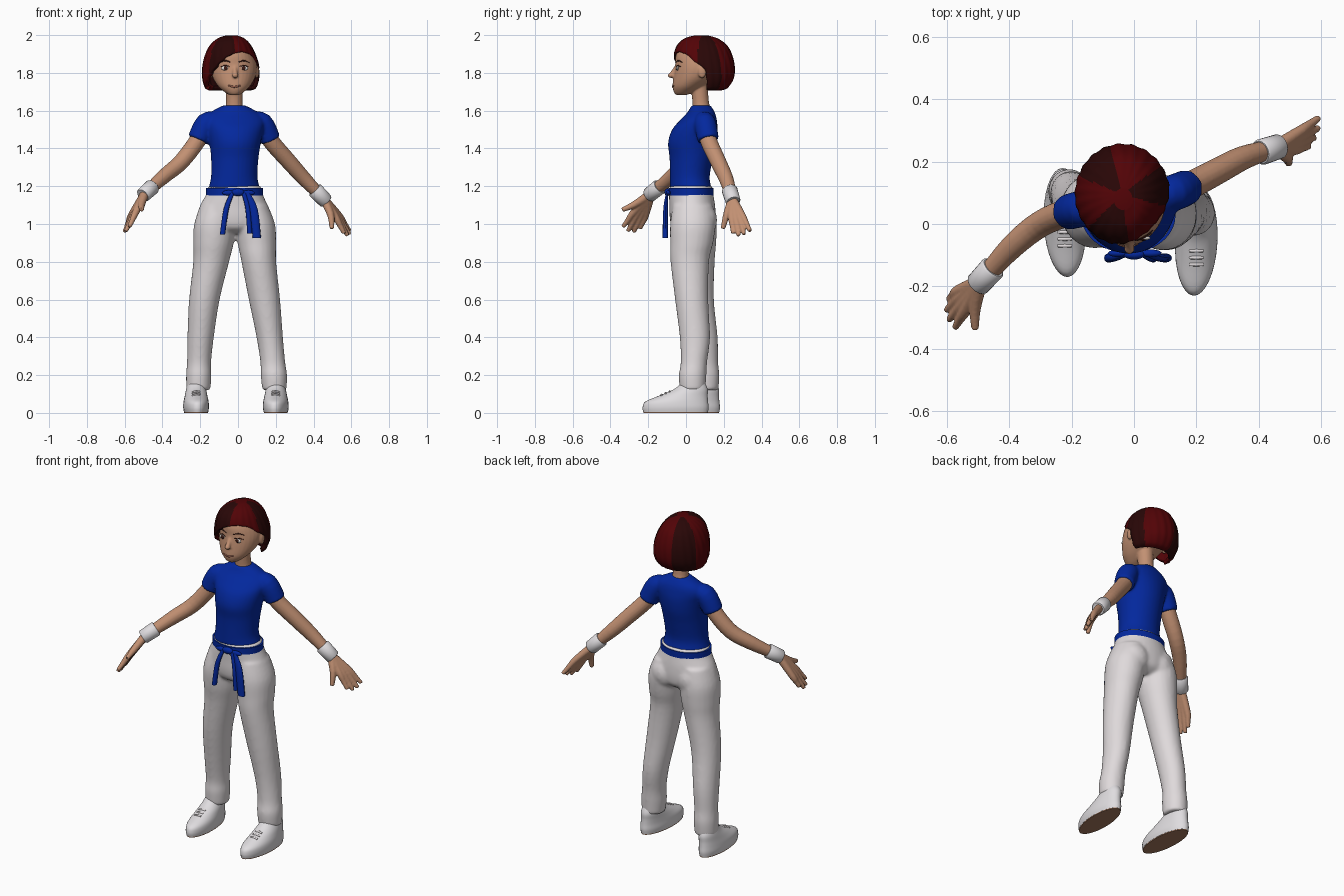
import bpy, bmesh, math
from mathutils import Vector, Matrix

if "Cube" in bpy.data.objects:
    bpy.data.objects.remove(bpy.data.objects["Cube"])


def material(name, r, g, b):
    m = bpy.data.materials.new(name)
    m.use_nodes = True
    m.diffuse_color = (r, g, b, 1)
    shader = m.node_tree.nodes["Principled BSDF"]
    shader.inputs["Base Color"].default_value = (r, g, b, 1)
    shader.inputs["Roughness"].default_value = 0.7
    return m


skin = material("skin", 0.54, 0.28, 0.17)
lip = material("lip", 0.40, 0.15, 0.10)
hair_red = material("hair red", 0.085, 0.001, 0.002)
hair_dark = material("hair dark", 0.022, 0.002, 0.002)
blue = material("blue cloth", 0.001, 0.021, 0.34)
white = material("white cloth", 0.74, 0.70, 0.71)
pale = material("pale leather", 0.74, 0.72, 0.74)
brown = material("brown sole", 0.38, 0.19, 0.11)
eye_white = material("eye white", 0.75, 0.7, 0.66)
dark = material("dark brown", 0.05, 0.012, 0.008)


def spline(rows, steps):
    """Catmull-Rom interpolation of whole rows of numbers."""
    out = []
    for i in range(len(rows) - 1):
        a, b, c, d = (rows[max(0, i - 1)], rows[i], rows[i + 1],
                      rows[min(len(rows) - 1, i + 2)])
        for j in range(steps):
            t = j / steps
            out.append([q + 0.5 * t * (r - p + t * (2 * p - 5 * q + 4 * r - s
                        + t * (3 * (q - r) + s - p)))
                        for p, q, r, s in zip(a, b, c, d)])
    return out + [list(rows[-1])]


def tube(bm, rows, n=24, steps=4, upright=False, yaw=0):
    """Loft ellipses (x, y, z, rx, ry), level or square to the path."""
    rows = spline(rows, steps)
    rings = []
    for i, (x, y, z, rx, ry) in enumerate(rows):
        if upright:
            turn = Matrix.Rotation(yaw, 3, 'Z')
        else:
            before, after = rows[max(0, i - 1)], rows[min(len(rows) - 1, i + 1)]
            way = Vector(after[:3]) - Vector(before[:3])
            turn = way.to_track_quat('Z', 'Y').to_matrix()
        ring = []
        for k in range(n):
            a = math.tau * k / n
            p = Vector((max(rx, 0.002) * math.cos(a), max(ry, 0.002) * math.sin(a), 0))
            ring.append(bm.verts.new(Vector((x, y, z)) + turn @ p))
        rings.append(ring)
    for low, high in zip(rings, rings[1:]):
        for k in range(n):
            m = (k + 1) % n
            bm.faces.new((low[k], low[m], high[m], high[k]))
    bm.faces.new(rings[0][::-1])
    bm.faces.new(rings[-1])


def limb(bm, points, radii, n=16):
    tube(bm, [(*p, r, r) for p, r in zip(points, radii)], n)


def ball(bm, place, size):
    bmesh.ops.create_uvsphere(bm, u_segments=20, v_segments=12, radius=1,
                              matrix=Matrix.Translation(place) @ Matrix.Diagonal((*size, 1)))


def finish(name, bm, *mats, voxel=0, smooth=3):
    """Make the object; a voxel size fuses its overlapping pieces."""
    bmesh.ops.recalc_face_normals(bm, faces=bm.faces)
    mesh = bpy.data.meshes.new(name)
    bm.to_mesh(mesh)
    bm.free()
    for m in mats:
        mesh.materials.append(m)
    ob = bpy.data.objects.new(name, mesh)
    bpy.context.collection.objects.link(ob)
    bpy.ops.object.select_all(action='DESELECT')
    ob.select_set(True)
    bpy.context.view_layer.objects.active = ob
    bpy.ops.object.shade_smooth_by_angle(angle=math.radians(45))
    if voxel:
        fuse = ob.modifiers.new("fuse", 'REMESH')
        fuse.mode, fuse.voxel_size, fuse.use_smooth_shade = 'VOXEL', voxel, True
        relax = ob.modifiers.new("relax", 'SMOOTH')
        relax.factor, relax.iterations = 0.5, smooth
    return ob


def hit(ob, start, way):
    """Point where a ray meets the finished surface."""
    bpy.context.view_layer.update()
    ok, place, _, _ = ob.evaluated_get(bpy.context.evaluated_depsgraph_get()).ray_cast(start, way)
    return place.copy() if ok else Vector(start)


# Trousers: pelvis, seat and two legs
bm = bmesh.new()
tube(bm, [(-.018, .027, 1.204, .14, .113), (-.018, .027, 1.16, .149, .117),
          (-.022, .033, 1.1, .178, .121), (-.02, .036, 1.03, .2, .122),
          (-.017, .038, .98, .18, .11), (-.013, .04, .95, .08, .07)], 32, upright=True)
for x in (-.1, .07):
    ball(bm, (x, .085, 1.02), (.09, .08, .095))
legs = {
    "left": [(.07, .035, 1.1, .088, .105), (.09, .036, 1.0, .106, .12), (.1, .03, .9, .102, .114),
             (.11, .02, .8, .092, .102), (.14, .03, .6, .083, .088), (.168, .047, .4, .07, .08),
             (.184, .042, .27, .066, .07), (.19, .035, .2, .07, .073), (.193, .035, .12, .064, .068)],
    "right": [(-.11, .04, 1.1, .088, .105), (-.124, .042, 1.0, .108, .12), (-.13, .045, .9, .107, .115),
              (-.142, .05, .8, .095, .102), (-.178, .06, .6, .081, .088), (-.198, .088, .4, .07, .08),
              (-.206, .1, .27, .064, .07), (-.208, .102, .2, .067, .075), (-.21, .102, .12, .064, .07)]}
for rows in legs.values():
    tube(bm, rows, upright=True)
finish("trousers", bm, white, voxel=.009, smooth=8)

# Shirt: torso and sleeves
arms = {
    "left": [(.125, .1, 1.535), (.17, .118, 1.445), (.265, .168, 1.335), (.35, .212, 1.24), (.437, .24, 1.15)],
    "right": [(-.165, .05, 1.535), (-.212, .038, 1.445), (-.3, 0, 1.33), (-.388, -.07, 1.255), (-.478, -.168, 1.175)]}
bm = bmesh.new()
tube(bm, [(-.02, .025, 1.19, .137, .11), (-.02, .02, 1.25, .123, .105),
          (-.017, .028, 1.35, .126, .115), (-.015, .033, 1.43, .136, .128),
          (-.015, .047, 1.5, .15, .12), (-.018, .066, 1.55, .16, .096),
          (-.02, .08, 1.59, .13, .072), (-.02, .08, 1.628, .058, .05)], 32, upright=True, yaw=.12)
for path in arms.values():
    shoulder = Vector(path[0]).lerp(Vector((-.02, .08, 1.56)), .4)
    limb(bm, [shoulder, *path[:2]], (.042, .058, .057), 20)
finish("shirt", bm, blue, voxel=.008, smooth=5)

# Arms with hands, and wristbands
hands = {
    "left": dict(palm=((.515, .24, 1.04), (.535, .298, 1.045)), thumb=((.49, .215, 1.05), (.497, .195, .975)),
                 tips=[(.562, .25, .95), (.58, .278, .938), (.592, .308, .945), (.592, .34, .962)]),
    "right": dict(palm=((-.54, -.275, 1.065), (-.565, -.215, 1.045)), thumb=((-.51, -.27, 1.105), (-.51, -.338, 1.075)),
                  tips=[(-.575, -.333, .985), (-.594, -.308, .962), (-.602, -.277, .957), (-.595, -.243, .975)])}
for side, path in arms.items():
    hand = hands[side]
    wrist, before = Vector(path[-1]), Vector(path[-2])
    way = (wrist - before).normalized()
    bm = bmesh.new()
    limb(bm, path + [tuple(wrist + way * .04)], (.045, .045, .043, .039, .03, .028))
    first, last = map(Vector, hand["palm"])
    heel = wrist + way * .025
    for i, tip in enumerate(hand["tips"]):
        knuckle = first.lerp(last, i / 3)
        limb(bm, [heel.lerp(knuckle, .1), knuckle, knuckle.lerp(Vector(tip), .55), tip],
             (.023, .019, .0145, .011), 12)
    limb(bm, [heel, *hand["thumb"]], (.024, .019, .012), 12)
    finish(side + "_arm", bm, skin, voxel=.0055, smooth=2)
    bm = bmesh.new()
    ends = [wrist + way * t for t in (-.046, -.04, .04, .046)]
    tube(bm, [(*p, r, r) for p, r in zip(ends, (.037, .042, .04, .035))], 24, 1)
    finish(side + "_wristband", bm, pale)

# Belt with knot and hanging ends
bm = bmesh.new()
tube(bm, [(-.018, .026, z, .151, .119) for z in (1.152, 1.19)], 48, 1, True)
ball(bm, (.0, -.098, 1.168), (.034, .016, .02))
for x in (-.05, .055):
    ball(bm, (x, -.094, 1.165), (.034, .012, .014))
for top, mid, end, low, wide in ((-.03, -.062, -.082, .945, .014), (.03, .052, .062, .95, .013),
                                 (.05, .082, .1, .925, .022)):
    tube(bm, [(top, -.1, 1.165, .012, .006), (mid, -.108, 1.08, wide, .012),
              (end, -.109, low, wide, .015)], 12, upright=True)
finish("belt", bm, blue)

# Shoes, soles and laces
for side, x, y, yaw in (("left", .2, -.055, -.05), ("right", -.222, .005, .05)):
    bm = bmesh.new()
    tube(bm, [(x, y, .005, .064, .172), (x, y, .03, .068, .175), (x, y + .006, .06, .066, .166),
              (x, y + .04, .09, .06, .13), (x, y + .08, .125, .053, .09),
              (x, y + .095, .16, .045, .06)], 32, upright=True, yaw=yaw)
    shoe = finish(side + "_shoe", bm, pale)
    bm = bmesh.new()
    tube(bm, [(x, y, z, .063, .171) for z in (0, .006)], 32, 1, True, yaw)
    finish(side + "_sole", bm, brown)
    bm = bmesh.new()
    for k in range(3):
        ends = [hit(shoe, (x + s * .022, y - .075 + k * .022, .4), (0, 0, -1)) for s in (-1, 0, 1)]
        limb(bm, ends, (.005, .006, .005), 8)
    finish(side + "_laces", bm, white)

# Head: skull, jaw, nose, ears and neck
bm = bmesh.new()
tube(bm, [(-.02, -.025, 1.683, .026, .028), (-.02, -.012, 1.698, .05, .052),
          (-.021, .012, 1.73, .085, .083), (-.022, .05, 1.78, .114, .116),
          (-.024, .07, 1.84, .124, .127), (-.03, .08, 1.9, .112, .132),
          (-.035, .085, 1.95, .082, .1), (-.035, .085, 1.975, .04, .05)], 32, upright=True)
limb(bm, [(-.02, .085, 1.57), (-.02, .078, 1.64), (-.021, .07, 1.74)], (.056, .044, .046))
limb(bm, [(-.017, -.048, 1.835), (-.016, -.066, 1.805), (-.015, -.078, 1.787)], (.011, .013, .016), 12)
ball(bm, (-.015, -.08, 1.786), (.017, .017, .013))
ball(bm, (-.019, -.05, 1.735), (.035, .022, .02))
for x in (-.148, .1):
    ball(bm, (x, .085, 1.805), (.012, .022, .034))
head = finish("head", bm, skin, voxel=.006, smooth=2)

# Eyes, brows and mouth laid onto the face
whites, darks, lips = bmesh.new(), bmesh.new(), bmesh.new()
for s in (-1, 1):
    eye = hit(head, (-.018 + s * .05, -1, 1.825), (0, 1, 0))
    ball(whites, eye, (.021, .007, .012))
    ball(darks, eye + Vector((-s * .002, -.005, 0)), (.01, .004, .011))
    lash = [hit(head, (-.018 + s * u, -1, v), (0, 1, 0)) for u, v in ((.027, 1.834), (.05, 1.839), (.074, 1.832))]
    limb(darks, lash, (.002, .003, .002), 8)
    brow = [hit(head, (-.018 + s * u, -1, v), (0, 1, 0)) for u, v in ((.022, 1.857), (.05, 1.865), (.078, 1.855))]
    limb(darks, brow, (.003, .0035, .002), 8)
mouth = [hit(head, (-.019 + u, -1, 1.726 + abs(u) * .2), (0, 1, 0)) for u in (-.033, -.015, 0, .015, .033)]
limb(lips, mouth, (.003, .005, .005, .005, .003), 8)
finish("eyes", whites, eye_white)
finish("irises_and_brows", darks, dark)
finish("mouth", lips, lip)

# Hair: grooved bob with the face opening cut out
bm = bmesh.new()
tube(bm, [(-.037, .085, 1.708, .118, .105), (-.037, .09, 1.722, .138, .132), (-.037, .095, 1.77, .151, .157),
          (-.038, .095, 1.83, .15, .162), (-.04, .09, 1.89, .136, .155), (-.04, .085, 1.945, .109, .132),
          (-.037, .08, 1.982, .071, .088), (-.035, .08, 1.998, .03, .035)], 96, 8, True)
bmesh.ops.recalc_face_normals(bm, faces=bm.faces)
middle = Vector((-.038, .095))


def angle(p):
    return math.atan2(p.y - middle.y, p.x - middle.x)


def face_opening(f):
    c = f.calc_center_median()
    line = 1.91 - 4 * (c.x - .02) ** 2 - .5 * max(0, c.y)
    front = c.y < (.11 if c.x > 0 else .07)
    return (front and c.z < line) or (len(f.verts) > 4 and c.z < 1.8)


bmesh.ops.delete(bm, geom=[f for f in bm.faces if face_opening(f)], context='FACES')
for _ in range(8):
    rim = {v: [e.other_vert(v).co for e in v.link_edges if e.is_boundary]
           for v in bm.verts if v.is_boundary}
    moved = {v: v.co.lerp((ends[0] + ends[1]) / 2, .5) for v, ends in rim.items()}
    for v, place in moved.items():
        v.co = place
for v in bm.verts:
    groove = 1 + .012 * math.sin(22 * angle(v.co) + 12 * v.co.z)
    v.co.xy = middle + (v.co.xy - middle) * groove
for f in bm.faces:
    c = f.calc_center_median()
    f.material_index = int(math.sin(3 * angle(c) + 1) > .2)
hair = finish("hair", bm, hair_red, hair_dark)
shell = hair.modifiers.new("thickness", 'SOLIDIFY')
shell.thickness, shell.offset = .022, -1
